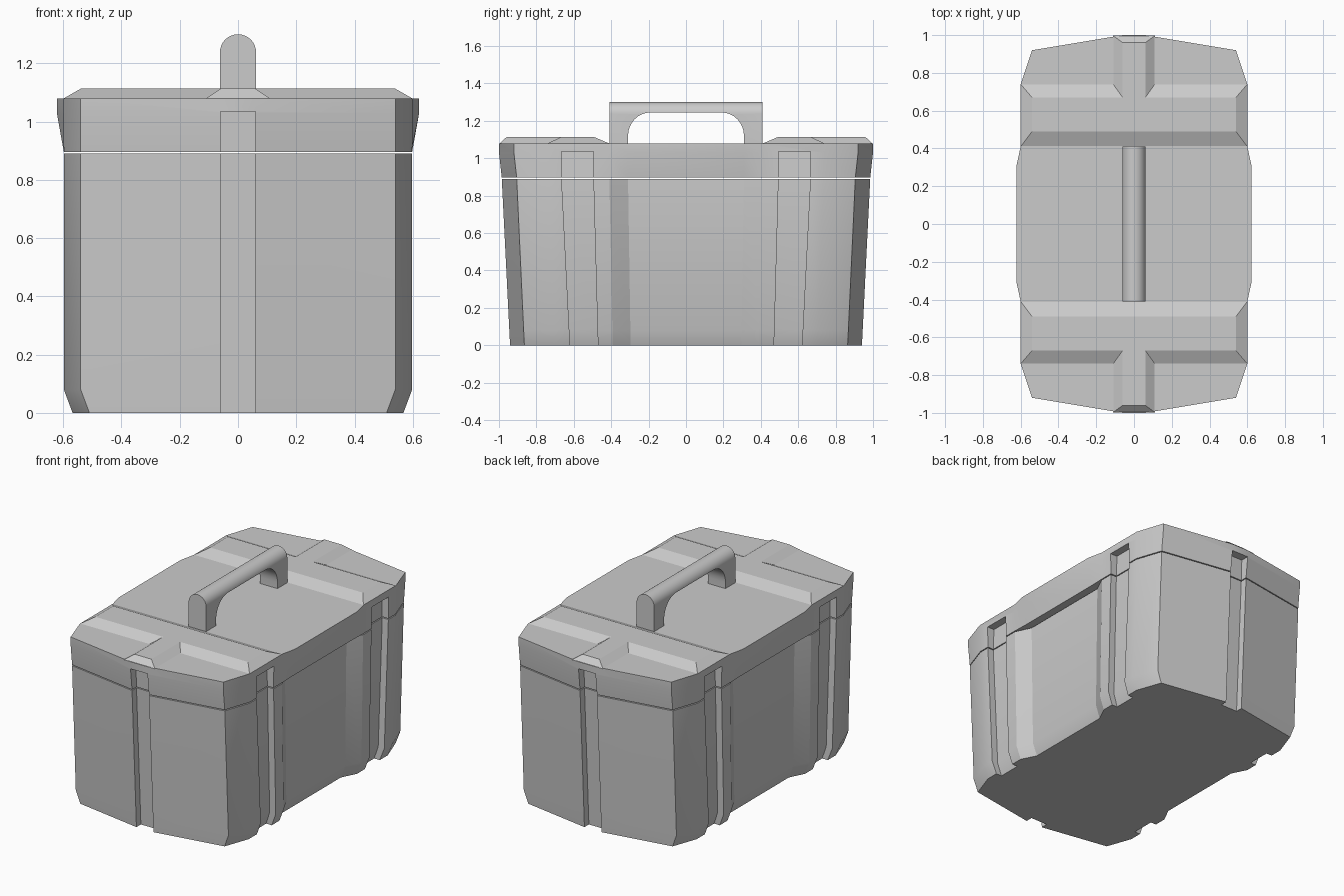
import bpy, bmesh, math

if "Cube" in bpy.data.objects:
    bpy.data.objects.remove(bpy.data.objects["Cube"])


def loft(name, rings):
    """Closed solid through rings of 3D points (same count each)."""
    bm = bmesh.new()
    loops = [[bm.verts.new(p) for p in ring] for ring in rings]
    n = len(rings[0])
    for a, b in zip(loops, loops[1:]):
        for i in range(n):
            j = (i + 1) % n
            bm.faces.new((a[i], a[j], b[j], b[i]))
    bm.faces.new(loops[0])
    bm.faces.new(loops[-1])
    bmesh.ops.recalc_face_normals(bm, faces=bm.faces)
    me = bpy.data.meshes.new(name)
    bm.to_mesh(me)
    bm.free()
    ob = bpy.data.objects.new(name, me)
    bpy.context.collection.objects.link(ob)
    return ob


def ring4(quarter, z):
    """Mirror a quarter outline into a full ring at height z."""
    q = quarter
    pts = q + [(x, -y) for x, y in q[::-1]]
    pts += [(-x, -y) for x, y in q] + [(-x, y) for x, y in q[::-1]]
    return [(x, y, z) for x, y in pts]


def rect(x0, x1, y0, y1, z):
    return [(x0, y0, z), (x1, y0, z), (x1, y1, z), (x0, y1, z)]


def flip(rings, sx, sy):
    return [[(x * sx, y * sy, z) for x, y, z in r] for r in rings]


def cut(ob, cutter):
    mod = ob.modifiers.new("cut", "BOOLEAN")
    mod.operation = 'DIFFERENCE'
    mod.solver = 'EXACT'
    mod.object = cutter
    bpy.context.view_layer.objects.active = ob
    bpy.ops.object.modifier_apply(modifier=mod.name)


def smooth(ob):
    bpy.ops.object.select_all(action='DESELECT')
    ob.select_set(True)
    bpy.context.view_layer.objects.active = ob
    bpy.ops.object.shade_smooth_by_angle(angle=math.radians(25))


# body: tapered tub with recessed side panels and chamfered foot
def body_ring(k, inset, z):
    q = [(0.06, 0.985), (0.54 - inset, 0.905), (0.598 - inset, 0.735),
         (0.598 - inset, 0.41), (0.55 - inset, 0.31)]
    return ring4([(x, y * k) for x, y in q], z)


body = loft("body", [body_ring(0.955, 0.03, 0), body_ring(0.959, 0, 0.08),
                     body_ring(1, 0, 0.89)])

# lid: flared rim, wider in the middle
rim = [(0.06, 1.0), (0.54, 0.92), (0.6, 0.74), (0.6, 0.41), (0.622, 0.31)]
skirt = [(0.06, 0.985), (0.54, 0.905), (0.598, 0.735), (0.598, 0.41), (0.595, 0.31)]
lid = loft("lid", [ring4(skirt, 0.896), ring4(rim, 1.03), ring4(rim, 1.08)])

# strap grooves running up body and into the lid
end = [rect(-0.06, 0.06, 0.895, 1.2, -0.01),
       rect(-0.06, 0.06, 0.94, 1.2, 0.89),
       rect(-0.06, 0.06, 0.945, 1.2, 1.035)]
side = [rect(0.525, 0.8, 0.47, 0.62, -0.01),
        rect(0.555, 0.8, 0.473, 0.624, 0.08),
        rect(0.555, 0.8, 0.495, 0.665, 0.89),
        rect(0.55, 0.8, 0.495, 0.665, 1.035)]
grooves = [flip(end, 1, s) for s in (1, -1)]
grooves += [flip(side, sx, sy) for sx in (1, -1) for sy in (1, -1)]
for rings in grooves:
    cutter = loft("groove_cutter", rings)
    cutter.hide_render = True
    cut(body, cutter)
    cut(lid, cutter)
    bpy.data.objects.remove(cutter)

# raised pads and end ribs on the lid
for s, label in ((-1, "front"), (1, "back")):
    pad = [rect(-0.6, 0.6, 0.41, 0.74, 1.079), rect(-0.54, 0.54, 0.49, 0.67, 1.113)]
    loft(label + "_lid_pad", flip(pad, 1, s))
    rib = [rect(-0.11, 0.11, 0.6, 0.997, 1.079), rect(-0.06, 0.06, 0.6, 0.96, 1.113)]
    loft(label + "_lid_rib", flip(rib, 1, s))

# handle: round-topped bar with an arched opening
top = [(0.062 * math.cos(math.pi * i / 16), 1.238 + 0.062 * math.sin(math.pi * i / 16))
       for i in range(17)]
section = [(0.062, 1.075)] + top + [(-0.062, 1.075)]
handle = loft("handle", [[(x, y, z) for x, z in section] for y in (-0.41, 0.41)])
arch = [(0.31, 1.0)]
for i in range(9):
    a = math.pi / 2 * i / 8
    arch.append((0.19 + 0.12 * math.cos(a), 1.12 + 0.125 * math.sin(a)))
arch += [(-y, z) for y, z in arch[::-1]]
opening = loft("handle_cutter", [[(x, y, z) for y, z in arch] for x in (-0.2, 0.2)])
opening.hide_render = True
cut(handle, opening)
bpy.data.objects.remove(opening)

for ob in (body, lid, handle):
    smooth(ob)
